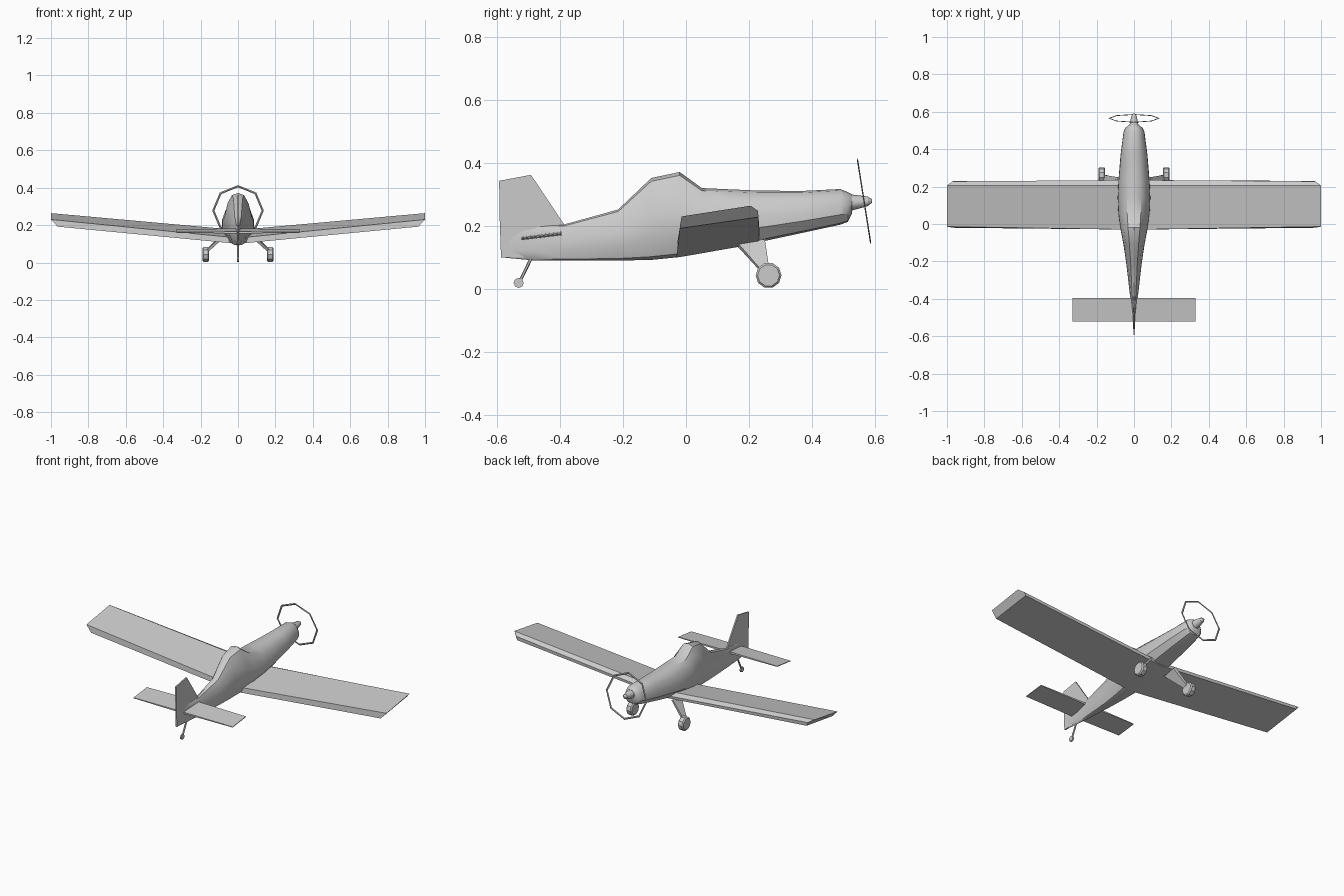
import bpy
from math import radians, pi
from mathutils import Vector

if "Cube" in bpy.data.objects:
    bpy.data.objects.remove(bpy.data.objects["Cube"])


def finish(obj, angle=None):
    bpy.ops.object.select_all(action='DESELECT')
    obj.select_set(True)
    bpy.context.view_layer.objects.active = obj
    if angle:
        bpy.ops.object.shade_smooth_by_angle(angle=radians(angle))
    return obj


def loft(name, rings, angle=None):
    """Skin a row of equal point rings and cap both ends."""
    n = len(rings[0])
    verts = [p for ring in rings for p in ring]
    faces = []
    for r in range(len(rings) - 1):
        for i in range(n):
            j = (i + 1) % n
            faces.append((r*n + i, r*n + j, (r+1)*n + j, (r+1)*n + i))
    faces.append(tuple(reversed(range(n))))
    faces.append(tuple(range((len(rings)-1)*n, len(rings)*n)))
    mesh = bpy.data.meshes.new(name)
    mesh.from_pydata(verts, [], faces)
    obj = bpy.data.objects.new(name, mesh)
    bpy.context.collection.objects.link(obj)
    finish(obj)
    bpy.ops.object.mode_set(mode='EDIT')
    bpy.ops.mesh.select_all(action='SELECT')
    bpy.ops.mesh.normals_make_consistent(inside=False)
    bpy.ops.object.mode_set(mode='OBJECT')
    return finish(obj, angle)


def wheel(name, x, y, z, radius, width, sides):
    bpy.ops.mesh.primitive_cylinder_add(vertices=sides, radius=radius, depth=width,
                                        location=(x, y, z), rotation=(0, pi/2, 0))
    obj = bpy.context.object
    obj.name = name
    return obj


# Fuselage: y, bottom, top, half width
stations = [
    (-0.585, 0.100, 0.190, 0.003), (-0.480, 0.090, 0.200, 0.008),
    (-0.385, 0.090, 0.205, 0.022), (-0.215, 0.090, 0.252, 0.042),
    (-0.110, 0.092, 0.352, 0.058), (-0.020, 0.101, 0.371, 0.076),
    (0.050, 0.113, 0.320, 0.086), (0.140, 0.129, 0.316, 0.090),
    (0.230, 0.148, 0.312, 0.086), (0.370, 0.178, 0.311, 0.074),
    (0.490, 0.204, 0.317, 0.058), (0.514, 0.213, 0.307, 0.048),
    (0.527, 0.240, 0.300, 0.030),
]
half = [(0.42, 0.96), (0.74, 0.80), (0.95, 0.53), (0.97, 0.28), (0.60, 0.04)]
section = [(0, 1)] + half + [(0, 0)] + [(-x, t) for x, t in reversed(half)]
loft("fuselage", [[(w*sx, y, b + (t-b)*st) for sx, st in section]
                  for y, b, t, w in stations], 35)

# Tail fin with rudder
fin = [(-0.587, 0.10), (-0.591, 0.215), (-0.593, 0.343), (-0.492, 0.362),
       (-0.380, 0.195), (-0.45, 0.10)]
loft("tail_fin", [[(s*0.004, y, z) for y, z in fin] for s in (-1, 1)])

# Main wing: dihedral slab with blunt trailing edge and bevelled tips
root = [(-0.030, 0.100), (-0.030, 0.131), (0.205, 0.174), (0.235, 0.160), (0.230, 0.144)]
tip = [(0.965, -0.020, 0.192), (1.0, -0.014, 0.230), (1.0, 0.205, 0.264),
       (0.970, 0.228, 0.248), (0.965, 0.230, 0.228)]
loft("main_wing", [[(-x, y, z) for x, y, z in tip],
                   [(0, y, z) for y, z in root], tip])

# Tailplane
mid = [(-0.522, 0.155), (-0.522, 0.165), (-0.395, 0.182), (-0.395, 0.170)]
end = [(-0.522, 0.159), (-0.522, 0.163), (-0.396, 0.178), (-0.396, 0.174)]
loft("tailplane", [[(-0.33, y, z) for y, z in end],
                   [(0, y, z) for y, z in mid],
                   [(0.33, y, z) for y, z in end]])

# Spinner on the nose
bpy.ops.mesh.primitive_cone_add(vertices=10, radius1=0.027, radius2=0.015, depth=0.06)
spinner = bpy.context.object
spinner.name = "spinner"
spinner.location = (0, 0.548, 0.276)
spinner.rotation_euler = (radians(-86), 0, 0)
finish(spinner, 40)
bpy.ops.mesh.primitive_cone_add(vertices=10, radius1=0.015, radius2=0.006, depth=0.014)
cap = bpy.context.object
cap.name = "spinner_tip"
cap.location = (0, 0.583, 0.279)
cap.rotation_euler = (radians(-86), 0, 0)
finish(cap, 40)

# Eight-sided propeller ring, tilted with the thrust line
bpy.ops.mesh.primitive_torus_add(major_segments=8, minor_segments=4,
                                 major_radius=0.132, minor_radius=0.006)
ring = bpy.context.object
ring.name = "propeller_ring"
ring.scale = (1, 1, 0.35)
ring.location = (0, 0.565, 0.278)
ring.rotation_euler = (radians(-81), 0, 0)

# Main gear: flat tapered legs and faceted wheels
for side, s in (("left", -1), ("right", 1)):
    top = [(0.085, 0.165, 0.130), (0.085, 0.245, 0.146),
           (0.095, 0.250, 0.155), (0.095, 0.165, 0.142)]
    top = [(x, y, z - 0.022) for x, y, z in top]
    top = [(x - 0.01, y, z + 0.025) for x, y, z in top]
    low = [(0.160, 0.236, 0.056), (0.160, 0.264, 0.058),
           (0.172, 0.264, 0.066), (0.172, 0.236, 0.064)]
    loft(side + "_gear_leg", [[(s*x, y, z) for x, y, z in ringpts]
                              for ringpts in (top, low)])
    w = wheel(side + "_wheel", s*0.172, 0.262, 0.043, 0.041, 0.036, 10)
    bev = w.modifiers.new("rounded_rim", 'BEVEL')
    bev.width = 0.006
    bev.segments = 1
    bev.limit_method = 'ANGLE'
    bev.angle_limit = radians(60)

# Tail wheel and its strut
a, b = Vector((0, -0.490, 0.100)), Vector((0, -0.528, 0.022))
bpy.ops.mesh.primitive_cylinder_add(vertices=6, radius=0.005, depth=(b - a).length,
                                    location=(a + b)/2)
strut = bpy.context.object
strut.name = "tail_wheel_strut"
strut.rotation_euler = (b - a).to_track_quat('Z', 'Y').to_euler()
wheel("tail_wheel", 0, -0.531, 0.019, 0.016, 0.009, 8)
